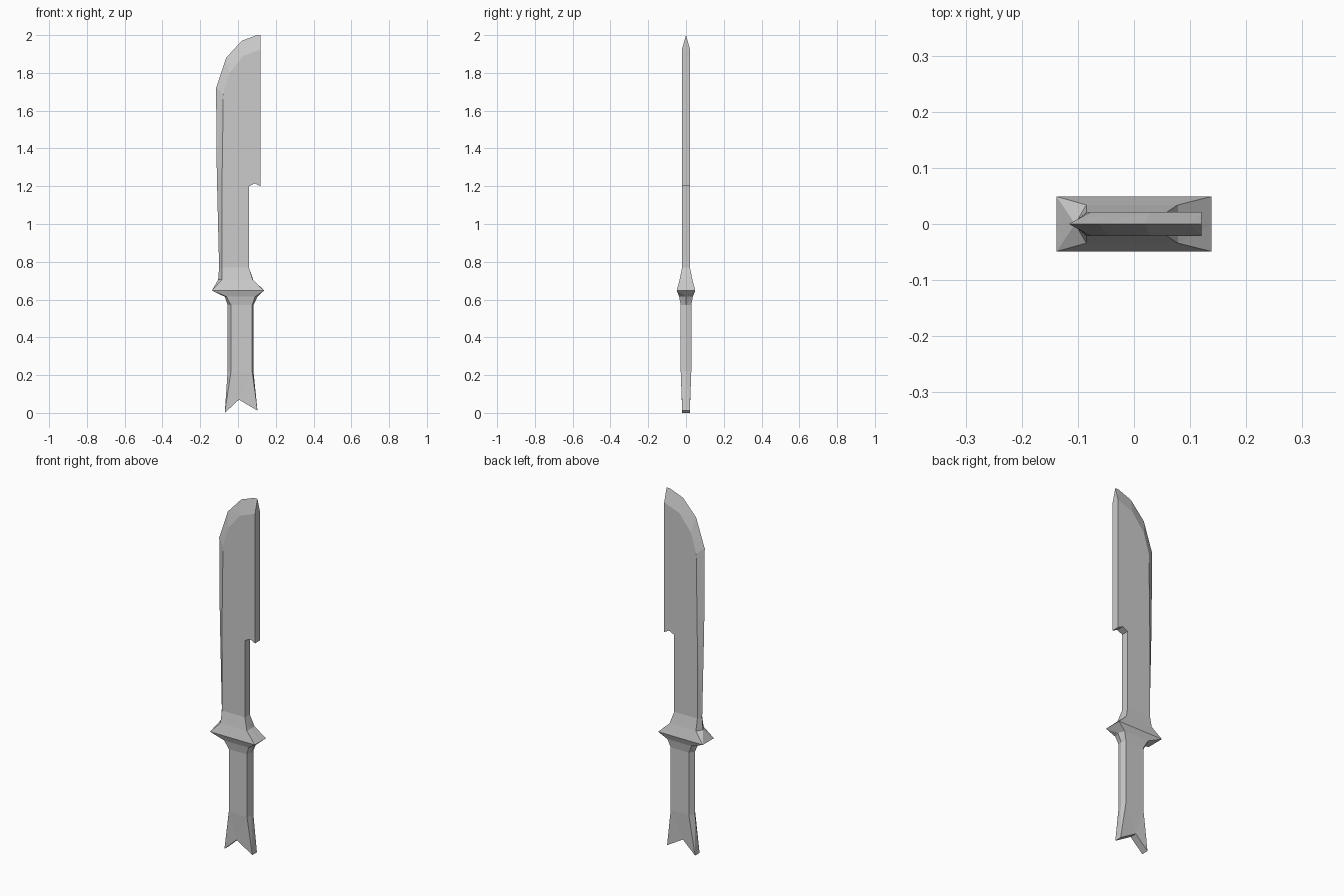
import bpy
import bmesh

if "Cube" in bpy.data.objects:
    bpy.data.objects.remove(bpy.data.objects["Cube"], do_unlink=True)

grey = bpy.data.materials.new("plain_grey")
grey.use_nodes = True
colour = (0.6, 0.6, 0.6, 1)
grey.diffuse_color = colour
grey.node_tree.nodes["Principled BSDF"].inputs["Base Color"].default_value = colour


def ring(left, inner_left, inner_right, right, half, mid=None):
    """Eight-point cross-section: ridges on the sides, flats front and back."""
    if mid is None:
        mid = [(a + b) / 2 for a, b in zip(inner_left, inner_right)]
    flat = [inner_left, mid, inner_right]
    pts = [(left[0], 0, left[1])]
    pts += [(x, -half, z) for x, z in flat]
    pts += [(right[0], 0, right[1])]
    pts += [(x, half, z) for x, z in reversed(flat)]
    return pts


def level(z, xl, xil, xir, xr, half):
    return ring((xl, z), (xil, z), (xir, z), (xr, z), half)


def loft(name, rings, notched_end=False):
    bm = bmesh.new()
    rows = [[bm.verts.new(p) for p in r] for r in rings]
    for low, high in zip(rows, rows[1:]):
        for i in range(8):
            j = (i + 1) % 8
            bm.faces.new((low[i], low[j], high[j], high[i]))
    if notched_end:
        v = rows[0]
        bm.faces.new((v[2], v[1], v[0], v[7], v[6]))
        bm.faces.new((v[6], v[5], v[4], v[3], v[2]))
    # Collapse shared points where sections meet
    bmesh.ops.remove_doubles(bm, verts=bm.verts[:], dist=0.0005)
    bmesh.ops.triangulate(bm, faces=bm.faces[:])
    bmesh.ops.recalc_face_normals(bm, faces=bm.faces[:])
    mesh = bpy.data.meshes.new(name)
    bm.to_mesh(mesh)
    bm.free()
    mesh.materials.append(grey)
    obj = bpy.data.objects.new(name, mesh)
    bpy.context.collection.objects.link(obj)
    return obj


# Handle with a flared, notched butt
butt = ring((-0.07, 0), (-0.07, 0), (0.103, 0.012), (0.103, 0.012), 0.02, (0.005, 0.07))
handle_low = level(0.22, -0.055, -0.037, 0.075, 0.082, 0.028)
handle_top = level(0.57, -0.055, -0.037, 0.075, 0.082, 0.028)
loft("handle", [butt, handle_low, handle_top], notched_end=True)

# Guard, widest as a sharp rectangle
blade_root = level(0.77, -0.1, -0.085, 0.058, 0.058, 0.021)
loft("guard", [
    handle_top,
    level(0.615, -0.07, -0.06, 0.09, 0.103, 0.036),
    level(0.648, -0.138, -0.138, 0.138, 0.138, 0.049),
    level(0.705, -0.105, -0.085, 0.078, 0.08, 0.034),
    blade_root,
])

# Blade: narrow neck, stepped spine, curved sharp edge up to the tip
blade = [blade_root, level(1.18, -0.11, -0.085, 0.058, 0.058, 0.021)]
for step in [(0.058, 1.2), (0.09, 1.215), (0.12, 1.2)]:
    blade.append(ring((-0.113, 1.32), (-0.083, 1.32), step, step, 0.021, (0, 1.32)))
for edge, inner, spine_z in [
    ((-0.116, 1.72), (-0.078, 1.69), 1.7),
    ((-0.063, 1.88), (-0.045, 1.8), 1.82),
    ((0.02, 1.97), (0.028, 1.89), 1.9),
    ((0.1, 2.0), (0.11, 1.92), 1.92),
]:
    spine = (0.12, spine_z)
    blade.append(ring(edge, inner, spine, spine, 0.021))
tip, shoulder = (0.12, 2.0), (0.12, 1.925)
blade.append(ring(tip, shoulder, shoulder, tip, 0.021))
loft("blade", blade)
